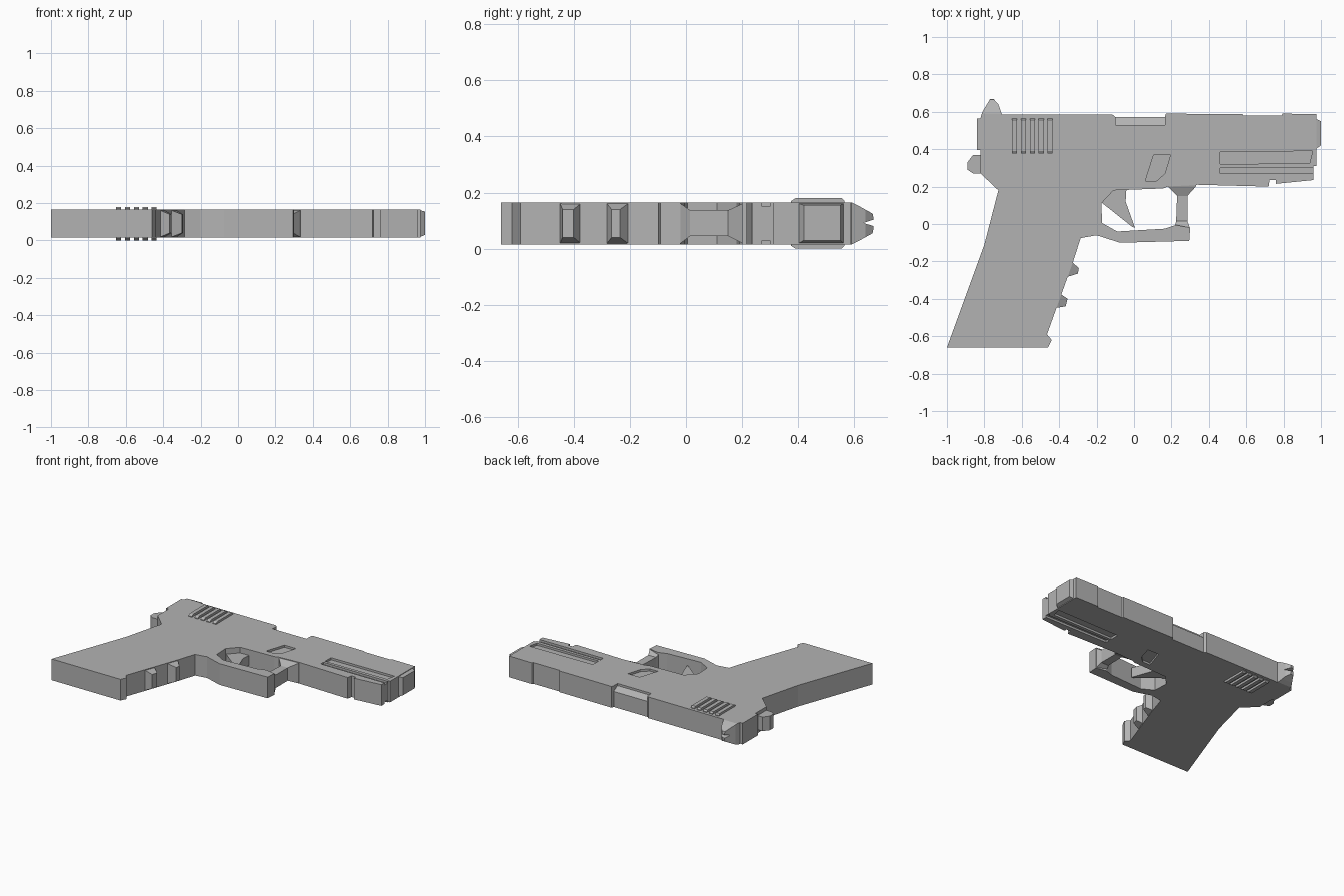
import bpy
import bmesh

if "Cube" in bpy.data.objects:
    bpy.data.objects.remove(bpy.data.objects["Cube"])

Z0, Z1 = 0.015, 0.165  # main slab thickness

grey = bpy.data.materials.new("matte grey")
grey.use_nodes = True
GREY = (0.45, 0.45, 0.45, 1)
grey.diffuse_color = GREY
grey.node_tree.nodes["Principled BSDF"].inputs["Base Color"].default_value = GREY


def loft(name, rings):
    """Closed solid through a list of equal-length rings of 3D points."""
    bm = bmesh.new()
    loops = [[bm.verts.new(p) for p in ring] for ring in rings]
    n = len(loops[0])
    for a, b in zip(loops, loops[1:]):
        for i in range(n):
            j = (i + 1) % n
            bm.faces.new((a[i], a[j], b[j], b[i]))
    bm.faces.new(loops[0])
    bm.faces.new(loops[-1])
    bmesh.ops.recalc_face_normals(bm, faces=bm.faces)
    mesh = bpy.data.meshes.new(name)
    bm.to_mesh(mesh)
    bm.free()
    mesh.materials.append(grey)
    obj = bpy.data.objects.new(name, mesh)
    bpy.context.collection.objects.link(obj)
    return obj


def plate(name, outline, low=Z0, high=Z1):
    """Extrude an xy outline along z."""
    return loft(name, [[(x, y, z) for x, y in outline] for z in (low, high)])


def bar(name, section, x0, x1):
    """Extrude a yz section along x."""
    return loft(name, [[(x, y, z) for y, z in section] for x in (x0, x1)])


def boolean(obj, tool, operation="DIFFERENCE", keep=False):
    mod = obj.modifiers.new("cut", "BOOLEAN")
    mod.operation = operation
    mod.solver = "EXACT"
    mod.object = tool
    with bpy.context.temp_override(object=obj, active_object=obj):
        bpy.ops.object.modifier_apply(modifier=mod.name)
    if not keep:
        bpy.data.objects.remove(tool)


def rect(x0, x1, y0, y1):
    return [(x0, y0), (x1, y0), (x1, y1), (x0, y1)]


# Frame: grip, dust cover and trigger guard bar in one outline
SEAM = 0.395
frame = plate("frame", [
    (-1, -0.66), (-0.8, -0.11), (-0.725, 0.18), (-0.82, 0.27), (-0.82, SEAM),
    (0.975, SEAM), (0.975, 0.31), (0.96, 0.31), (0.96, 0.235), (0.76, 0.215),
    (0.76, 0.235), (0.725, 0.235), (0.72, 0.2), (0.34, 0.21), (0.18, 0.2),
    (0.155, 0.19), (-0.11, 0.18), (-0.175, 0.11), (-0.17, 0.005),
    (-0.09, -0.04), (0.165, -0.025), (0.225, -0.005), (0.3, -0.02),
    (0.295, -0.09), (-0.075, -0.1), (-0.2, -0.06), (-0.285, -0.075),
    (-0.325, -0.2), (-0.465, -0.59), (-0.44, -0.62), (-0.46, -0.66)])

# Recesses on both flat sides of the frame
DEPTH = 0.015
recesses = [
    [(0.46, 0.32), (0.94, 0.325), (0.955, 0.39), (0.46, 0.385)],
    rect(0.46, 1.1, 0.27, 0.3),
    [(0.105, 0.37), (0.195, 0.37), (0.165, 0.27), (0.12, 0.23), (0.06, 0.23)]]
for outline in recesses:
    for low, high in ((Z1 - DEPTH, 0.3), (-0.2, Z0 + DEPTH)):
        boolean(frame, plate("recess_cutter", outline, low, high))

# Front post of the trigger guard, waisted in both directions
loft("guard_post", [
    [(x0, y, low), (x1, y, low), (x1, y, high), (x0, y, high)]
    for y, x0, x1, low, high in (
        (0.23, 0.17, 0.34, Z0, Z1), (0.2, 0.18, 0.33, 0.02, 0.16),
        (0.15, 0.23, 0.285, 0.045, 0.137), (0.015, 0.225, 0.285, 0.045, 0.137),
        (-0.025, 0.215, 0.3, Z0, Z1))])

# Trigger
plate("trigger", [(-0.18, 0.12), (-0.1, 0.2), (-0.04, 0.2), (-0.045, 0.12),
                  (0.005, -0.02), (-0.01, -0.015)], 0.055, 0.125)

# Finger ridges on the grip, narrowing outwards
ridges = [((-0.335, -0.2), (-0.365, -0.285), (-0.3, -0.265), (-0.295, -0.235)),
          ((-0.4, -0.37), (-0.425, -0.45), (-0.365, -0.44), (-0.355, -0.4))]
for i, (a, b, c, d) in enumerate(ridges):
    loft("finger_ridge_%d" % (i + 1), [
        [(*a, Z0), (*b, Z0), (*b, Z1), (*a, Z1)],
        [(*d, 0.04), (*c, 0.04), (*c, 0.14), (*d, 0.14)]])

# Rear nub
plate("rear_nub", [(-0.8, 0.27), (-0.86, 0.27), (-0.89, 0.29), (-0.89, 0.33),
                   (-0.86, 0.37), (-0.8, 0.37)], 0.04, 0.14)

# Slide
slide = plate("slide", [
    (-0.84, SEAM), (-0.84, 0.565), (-0.82, 0.565), (-0.815, 0.585),
    (-0.115, 0.585), (-0.1, 0.573), (0.165, 0.573), (0.17, 0.59), (0.58, 0.588),
    (0.585, 0.58), (0.79, 0.58), (0.795, 0.59), (0.975, 0.588), (0.975, SEAM)])

# Sloped ejection port
boolean(slide, bar("port_cutter", [(0.53, 0.3), (0.53, 0.15), (0.573, 0.125),
                                   (0.7, 0.125), (0.7, 0.3)], -0.1, 0.165))

# Bevelled muzzle
loft("muzzle", [
    [(x, y0, low), (x, y1, low), (x, y1, high), (x, y0, high)]
    for x, y0, y1, low, high in ((0.97, 0.4, 0.563, 0.018, 0.162),
                                 (1, 0.42, 0.55, 0.03, 0.155))])

# Grip ribs wrapping both sides of the slide
for i in range(5):
    x = -0.652 + 0.0475 * i
    bar("slide_rib_%d" % (i + 1), [
        (0.375, 0.01), (0.39, 0), (0.555, 0), (0.565, 0.01),
        (0.565, 0.17), (0.555, 0.18), (0.39, 0.18), (0.375, 0.17)], x, x + 0.027)

# Notched rear sight: side outline crossed with the two-pronged section
sight = plate("rear_sight", [(-0.82, 0.57), (-0.81, 0.6), (-0.78, 0.65),
                             (-0.77, 0.668), (-0.75, 0.668), (-0.725, 0.64),
                             (-0.7, 0.57)], -0.1, 0.3)
boolean(sight, bar("prong_section", [
    (0.56, Z0), (0.59, Z0), (0.62, 0.03), (0.665, 0.055), (0.67, 0.08),
    (0.632, 0.092), (0.67, 0.104), (0.665, 0.125), (0.62, 0.15), (0.59, Z1),
    (0.56, Z1)], -1, -0.5), "INTERSECT")
